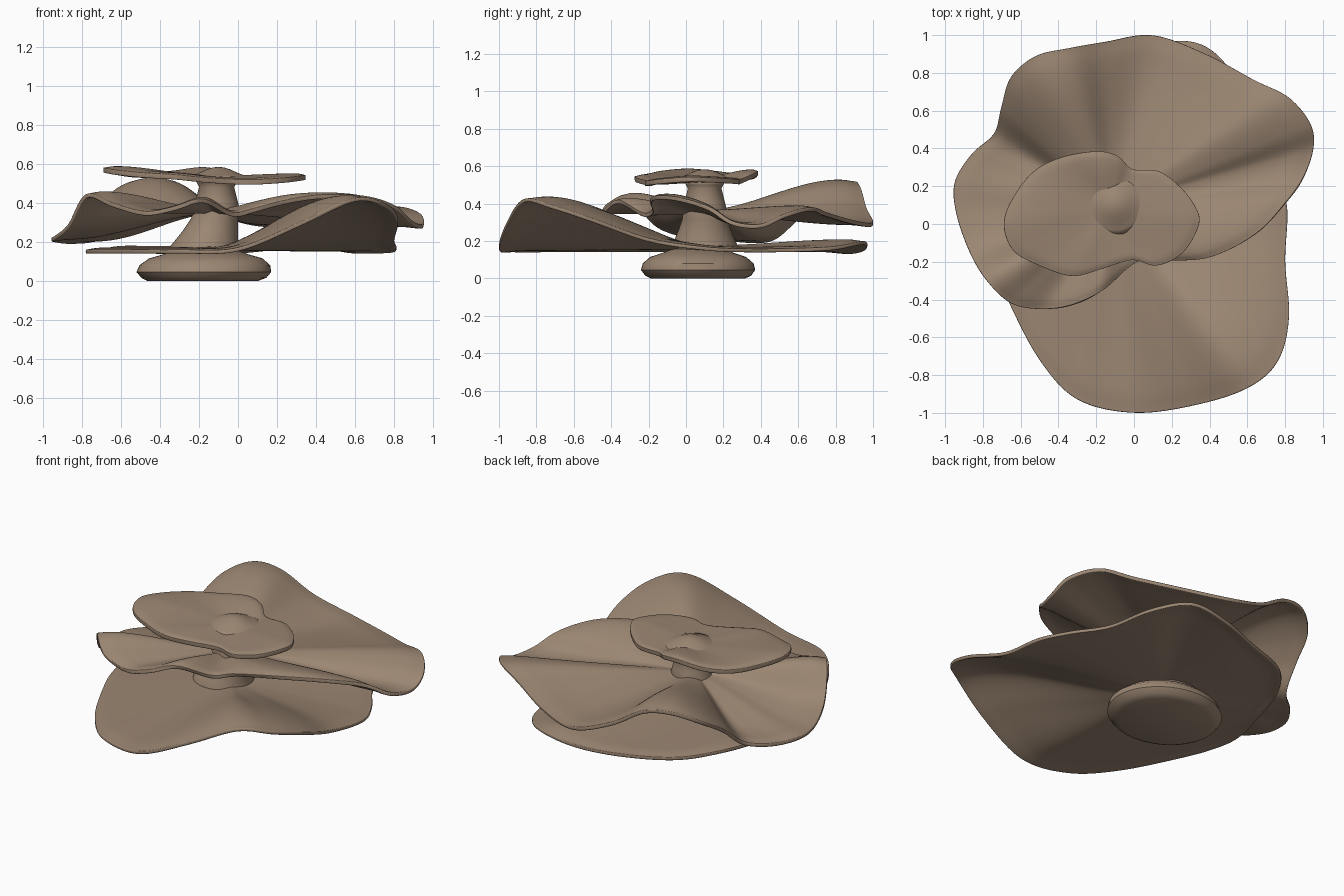
import bpy
import math
from mathutils import Vector

cube = bpy.data.objects.get("Cube")
if cube:
    bpy.data.objects.remove(cube, do_unlink=True)

# One earthy colour for everything
earth = bpy.data.materials.new("earthy_tan")
earth.use_nodes = True
tan = (0.33, 0.24, 0.17, 1)
earth.diffuse_color = tan
earth.node_tree.nodes["Principled BSDF"].inputs["Base Color"].default_value = tan


def make_object(name, verts, faces):
    mesh = bpy.data.meshes.new(name)
    mesh.from_pydata(verts, [], faces)
    mesh.materials.append(earth)
    obj = bpy.data.objects.new(name, mesh)
    bpy.context.collection.objects.link(obj)
    mesh.polygons.foreach_set("use_smooth", [True] * len(mesh.polygons))
    mesh.update()
    return obj


def closed_spline(points, steps):
    """Smooth closed curve through the given points."""
    pts = [Vector(p) for p in points]
    count = len(pts)
    curve = []
    for i in range(count):
        a, b, c, d = (pts[(i + k) % count] for k in (-1, 0, 1, 2))
        for s in range(steps):
            t = s / steps
            curve.append(b + (c - a) * t / 2
                         + (a - b * 2.5 + c * 2 - d / 2) * t * t
                         + (b * 1.5 - a / 2 - c * 1.5 + d / 2) * t ** 3)
    return curve


def bridge(ring_count, size, start=0):
    """Quads joining consecutive rings of vertices."""
    return [(start + k * size + i, start + k * size + (i + 1) % size,
             start + (k + 1) * size + (i + 1) % size, start + (k + 1) * size + i)
            for k in range(ring_count - 1) for i in range(size)]


def smoothstep(t):
    t = min(max(t, 0), 1)
    return t * t * (3 - 2 * t)


def ruffled_plate(name, centre, outline, thickness, droop, rings=16):
    """Wavy sheet spreading from a centre point to a rim curve."""
    centre = Vector(centre)
    rim = closed_spline(outline, 6)
    size = len(rim)
    verts = [centre]
    for k in range(1, rings + 1):
        t = math.sin(k / rings * math.pi / 2)
        rise = smoothstep(t * 1.12)
        lip = droop * smoothstep((t - 0.9) * 10)
        for p in rim:
            spot = centre.lerp(p, t)
            spot.z = centre.z + (p.z - centre.z) * rise - lip
            verts.append(spot)
    faces = [(0, 1 + i, 1 + (i + 1) % size) for i in range(size)]
    faces += [(a, d, c, b) for a, b, c, d in bridge(rings, size, 1)]
    obj = make_object(name, verts, faces)
    solid = obj.modifiers.new("thickness", "SOLIDIFY")
    solid.thickness = thickness
    solid.offset = 0
    smooth = obj.modifiers.new("soft_rim", "SUBSURF")
    smooth.levels = smooth.render_levels = 1
    return obj


def lathe(name, profile, y, stretch=1, size=48):
    """Stack of rings given as (centre x, radius, height), capped at both ends."""
    verts = []
    for x, radius, z in profile:
        for i in range(size):
            a = math.tau * i / size
            verts.append((x + radius * math.cos(a), y + radius * stretch * math.sin(a), z))
    faces = bridge(len(profile), size)
    faces.append(tuple(reversed(range(size))))
    faces.append(tuple(range(len(verts) - size, len(verts))))
    return make_object(name, verts, faces)


# Rounded foot
foot = lathe("foot", [(-.18, .285, 0), (-.175, .32, .015), (-.175, .345, .045),
                      (-.17, .335, .08), (-.165, .29, .115), (-.165, .22, .135),
                      (-.165, .15, .16)], .065, .885)

# Stem with flares where it meets each plate
lathe("stem", [(-.17, .18, .15), (-.17, .175, .18), (-.16, .16, .21), (-.14, .14, .26),
               (-.12, .12, .32), (-.11, .12, .36), (-.11, .11, .4), (-.11, .09, .48),
               (-.11, .1, .5), (-.11, .11, .52)], .1)

# Crown bump blending into the top plate
lathe("crown_bump", [(-.1, .18, .525), (-.1, .13, .541), (-.1, .09, .557),
                     (-.1, .06, .571), (-.1, .03, .58), (-.1, .01, .583)], .1)

# Lower plate with its arched front lobe
ruffled_plate("lower_plate", (-.12, .1, .165), [
    (.81, .1, .17), (.73, .3, .16), (.6, .5, .16), (.53, .78, .17), (.36, .95, .2),
    (.12, .96, .17), (-.15, .88, .15), (-.46, .75, .16), (-.64, .52, .17),
    (-.72, .25, .16), (-.78, 0, .16), (-.75, -.2, .16), (-.66, -.42, .16),
    (-.5, -.72, .16), (-.3, -.93, .16), (0, -1, .17), (.32, -.96, .3),
    (.6, -.87, .425), (.76, -.73, .395), (.82, -.5, .32), (.8, -.2, .215)], .02, .01)

# Middle plate, strongly ruffled
ruffled_plate("middle_plate", (-.12, .1, .355), [
    (.95, .4, .29), (.935, .53, .345), (.82, .67, .38), (.64, .76, .35), (.38, .9, .31),
    (.1, 1, .3), (-.15, .965, .38), (-.35, .93, .495), (-.52, .89, .515),
    (-.65, .78, .45), (-.7, .62, .35), (-.74, .48, .23), (-.86, .37, .21),
    (-.95, .22, .22), (-.94, .05, .23), (-.87, -.15, .29), (-.78, -.3, .445),
    (-.65, -.42, .4), (-.48, -.45, .355), (-.33, -.43, .38), (-.18, -.36, .42),
    (-.03, -.23, .35), (.08, -.18, .37), (.23, -.19, .41), (.42, -.17, .44),
    (.65, -.05, .435), (.81, .12, .385), (.9, .25, .305)], .022, .01)

# Small top plate
ruffled_plate("top_plate", (-.12, .08, .525), [
    (.345, 0, .537), (.32, .1, .535), (.24, .2, .53), (.13, .28, .525), (-.01, .29, .525),
    (-.09, .36, .555), (-.2, .385, .57), (-.38, .355, .55), (-.53, .28, .55),
    (-.64, .14, .565), (-.69, 0, .575), (-.64, -.14, .565), (-.5, -.22, .55),
    (-.33, -.275, .54), (-.18, -.24, .525), (-.01, -.19, .515), (.12, -.22, .515),
    (.26, -.15, .525)], .026, .008)

# Crisp edge under the foot
bpy.context.view_layer.objects.active = foot
foot.select_set(True)
bpy.ops.object.shade_smooth_by_angle(angle=math.radians(40))
